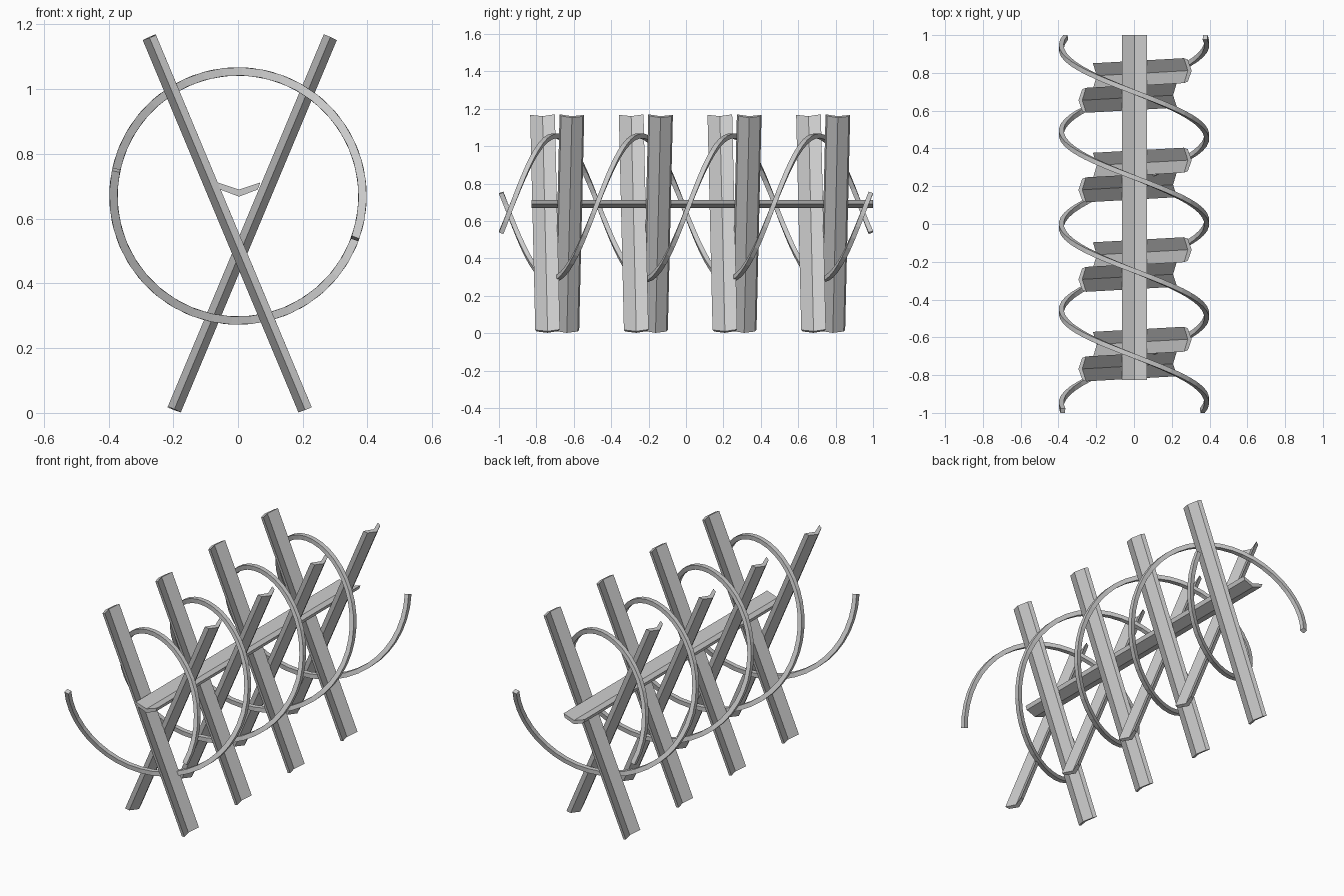
import bpy, bmesh, math
from mathutils import Vector

if "Cube" in bpy.data.objects:
    bpy.data.objects.remove(bpy.data.objects["Cube"])

# Shallow angle-iron section: (across, towards apex)
CHEVRON = [(-0.066, -0.022), (0, 0), (0.066, -0.022),
           (0.058, 0.0), (0, 0.022), (-0.058, 0.0)]
CENTRE_Z = 0.67


def loft(name, rings):
    """Join equal closed rings into a capped solid."""
    bm = bmesh.new()
    vs = [[bm.verts.new(p) for p in r] for r in rings]
    n = len(vs[0])
    for a, b in zip(vs, vs[1:]):
        for i in range(n):
            j = (i + 1) % n
            bm.faces.new((a[i], a[j], b[j], b[i]))
    for ring in (vs[0], vs[-1]):
        if n == 4:
            bm.faces.new(ring)
        else:  # chevron caps as two quads
            bm.faces.new((ring[0], ring[1], ring[4], ring[5]))
            bm.faces.new((ring[1], ring[2], ring[3], ring[4]))
    bmesh.ops.recalc_face_normals(bm, faces=bm.faces)
    me = bpy.data.meshes.new(name)
    bm.to_mesh(me)
    bm.free()
    ob = bpy.data.objects.new(name, me)
    bpy.context.collection.objects.link(ob)
    return ob


def angle_bar(name, start, end, apex):
    """Chevron section bar between two points, apex side facing 'apex'."""
    start, end, apex = Vector(start), Vector(end), Vector(apex)
    axis = (end - start).normalized()
    apex = (apex - axis * apex.dot(axis)).normalized()
    side = axis.cross(apex)
    return loft(name, [[p + side * u + apex * v for u, v in CHEVRON]
                       for p in (start, end)])


def helix_strand(name, start_deg, sweep=752, y_end=0.988, r=0.385, h=0.0125):
    """Square-section helical rod around the y axis."""
    steps = 84
    rate = math.radians(sweep) / (2 * y_end)
    rings = []
    for i in range(steps + 1):
        t = i / steps
        a = math.radians(start_deg + sweep * t)
        radial = Vector((math.cos(a), 0, math.sin(a)))
        tangent = Vector((-math.sin(a) * r * rate, 1, math.cos(a) * r * rate)).normalized()
        side = tangent.cross(radial)
        p = radial * r + Vector((0, -y_end + 2 * y_end * t, CENTRE_Z))
        rings.append([p + radial * u * h + side * v * h
                      for u, v in ((-1, -1), (1, -1), (1, 1), (-1, 1))])
    return loft(name, rings)


# Four pairs of crossed poles
for k in range(4):
    y = 0.474 * k
    angle_bar(f"front_pole_{k + 1}", (0.207, -0.74 + y, 0.01),
              (-0.274, -0.767 + y, 1.16), (-1, 0, -0.4))
    angle_bar(f"rear_pole_{k + 1}", (-0.197, -0.637 + y, 0.01),
              (0.285, -0.61 + y, 1.16), (1, 0, -0.4))

# Ridge beam resting in the crossings
angle_bar("ridge_beam", (0.003, -0.825, 0.69), (0.003, 1.0, 0.69), (0, 0, -1))

# Two helical rods wound around the frame
helix_strand("helix_rod_left", 168)
helix_strand("helix_rod_right", -20)
